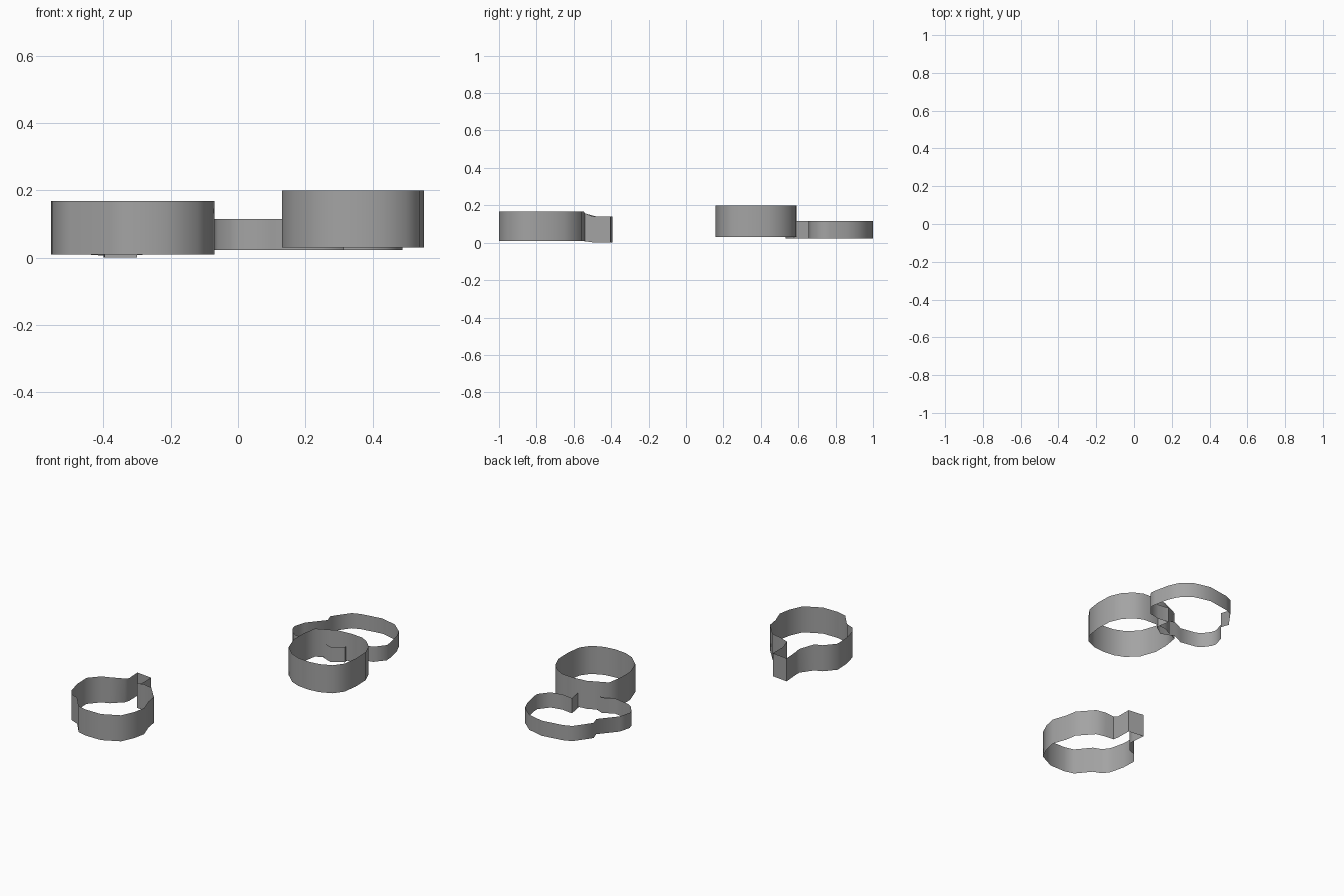
import bpy, bmesh, math

if "Cube" in bpy.data.objects:
    bpy.data.objects.remove(bpy.data.objects["Cube"])

grey = bpy.data.materials.new("dark_grey")
grey.diffuse_color = (.37, .37, .37, 1)
grey.use_nodes = True
grey.node_tree.nodes["Principled BSDF"].inputs["Base Color"].default_value = grey.diffuse_color

def ribbon(name, pts, z0, z1, lowered=None):
    """Closed vertical band through plan points; lowered = {index: (bottom, top)}."""
    lowered = lowered or {}
    bm = bmesh.new()
    lo, hi = [], []
    for i, (x, y) in enumerate(pts):
        b, t = lowered.get(i, (z0, z1))
        lo.append(bm.verts.new((x, y, b)))
        hi.append(bm.verts.new((x, y, t)))
    n = len(pts)
    for i in range(n):
        j = (i + 1) % n
        bm.faces.new((lo[i], lo[j], hi[j], hi[i]))
    me = bpy.data.meshes.new(name)
    bm.to_mesh(me)
    bm.free()
    me.materials.append(grey)
    ob = bpy.data.objects.new(name, me)
    bpy.context.collection.objects.link(ob)
    bpy.ops.object.select_all(action='DESELECT')
    ob.select_set(True)
    bpy.context.view_layer.objects.active = ob
    bpy.ops.object.shade_smooth_by_angle(angle=math.radians(60))

# tall round band (counter-clockwise in plan)
ribbon("round_band", [
    (.36, .157), (.43, .165), (.50, .195), (.54, .25), (.553, .34), (.55, .44),
    (.52, .51), (.47, .56), (.42, .585), (.34, .59), (.26, .583), (.145, .53),
    (.13, .44), (.13, .35), (.165, .25), (.23, .19), (.29, .165)], .03, .20)

# low irregular band behind it
ribbon("low_band", [
    (.10, .532), (.17, .565), (.25, .532), (.315, .577), (.30, .665), (.37, .655),
    (.44, .67), (.488, .73), (.485, .77), (.465, .86), (.44, .915), (.37, .975),
    (.27, 1.0), (.14, .98), (.09, .96), (.018, .86), (.035, .81), (-.05, .71),
    (-.07, .64), (-.06, .61), (-.03, .57), (0, .55)], .023, .115)

# front band with a square tab, slightly lower than the rest
tab = (.002, .14)
ribbon("tabbed_band", [
    (-.22, -1.0), (-.12, -.95), (-.085, -.875), (-.07, -.80), (-.10, -.715), (-.11, -.65),
    (-.19, -.56), (-.25, -.547), (-.30, -.54), (-.30, -.50), (-.30, -.405),
    (-.40, -.393), (-.395, -.48), (-.40, -.515), (-.455, -.58), (-.50, -.597),
    (-.555, -.66), (-.552, -.75), (-.53, -.84), (-.50, -.88), (-.45, -.90),
    (-.38, -.985), (-.32, -1.0)], .01, .168,
    {8: (.008, .158), 9: tab, 10: (0, .14), 11: (0, .14), 12: tab, 13: (.006, .15)})
